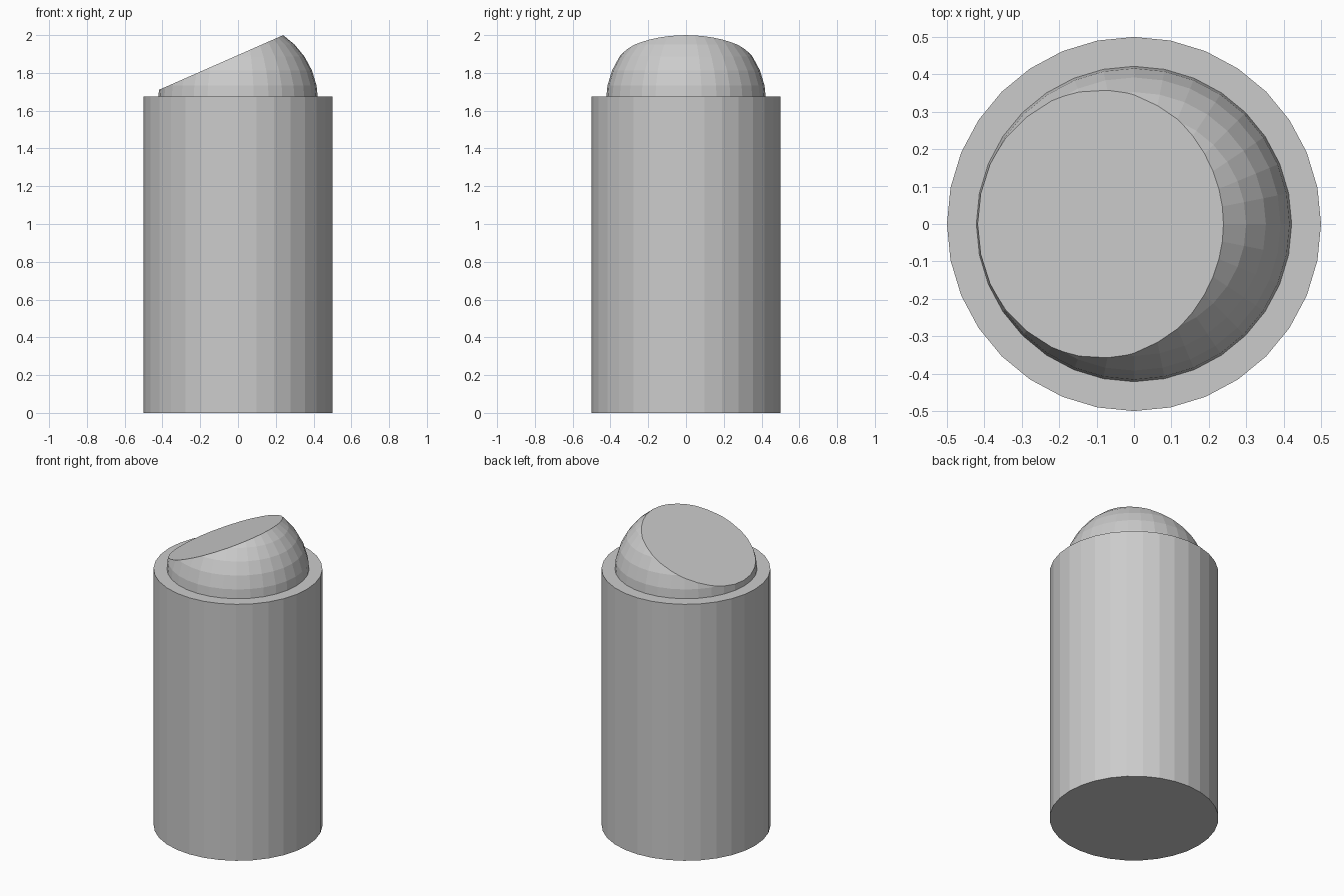
import bpy
import bmesh
from mathutils import Vector

cube = bpy.data.objects.get("Cube")
if cube:
    bpy.data.objects.remove(cube, do_unlink=True)

BODY_HEIGHT = 1.675
SEGMENTS = 32

grey = bpy.data.materials.new("light_grey")
grey.use_nodes = True
grey.diffuse_color = (0.6, 0.6, 0.6, 1)
grey.node_tree.nodes["Principled BSDF"].inputs["Base Color"].default_value = (0.6, 0.6, 0.6, 1)


def slice_off(bm, point, normal):
    """Remove everything on the normal's side of a plane and cap the cut."""
    cut = bmesh.ops.bisect_plane(
        bm, geom=bm.verts[:] + bm.edges[:] + bm.faces[:],
        plane_co=point, plane_no=normal, clear_outer=True)
    edges = [e for e in cut["geom_cut"] if isinstance(e, bmesh.types.BMEdge)]
    bmesh.ops.contextual_create(bm, geom=edges)


def add_object(name, bm):
    bmesh.ops.recalc_face_normals(bm, faces=bm.faces[:])
    mesh = bpy.data.meshes.new(name)
    bm.to_mesh(mesh)
    bm.free()
    mesh.materials.append(grey)
    obj = bpy.data.objects.new(name, mesh)
    bpy.context.collection.objects.link(obj)
    return obj


# Cylindrical body
bm = bmesh.new()
bmesh.ops.create_cone(bm, cap_ends=True, segments=SEGMENTS,
                      radius1=0.5, radius2=0.5, depth=BODY_HEIGHT)
bmesh.ops.translate(bm, verts=bm.verts[:], vec=(0, 0, BODY_HEIGHT / 2))
add_object("body", bm)

# Dome with a slanted flat cut, seated on the body
bm = bmesh.new()
bmesh.ops.create_uvsphere(bm, u_segments=SEGMENTS, v_segments=16, radius=0.424)
bmesh.ops.translate(bm, verts=bm.verts[:], vec=(0, 0, 1.65))
low, high = Vector((-0.419, 0, 1.71)), Vector((0.24, 0, 2.0))
slope = high - low
slice_off(bm, low, Vector((-slope.z, 0, slope.x)).normalized())
slice_off(bm, Vector((0, 0, BODY_HEIGHT)), Vector((0, 0, -1)))
add_object("slanted_dome", bm)
